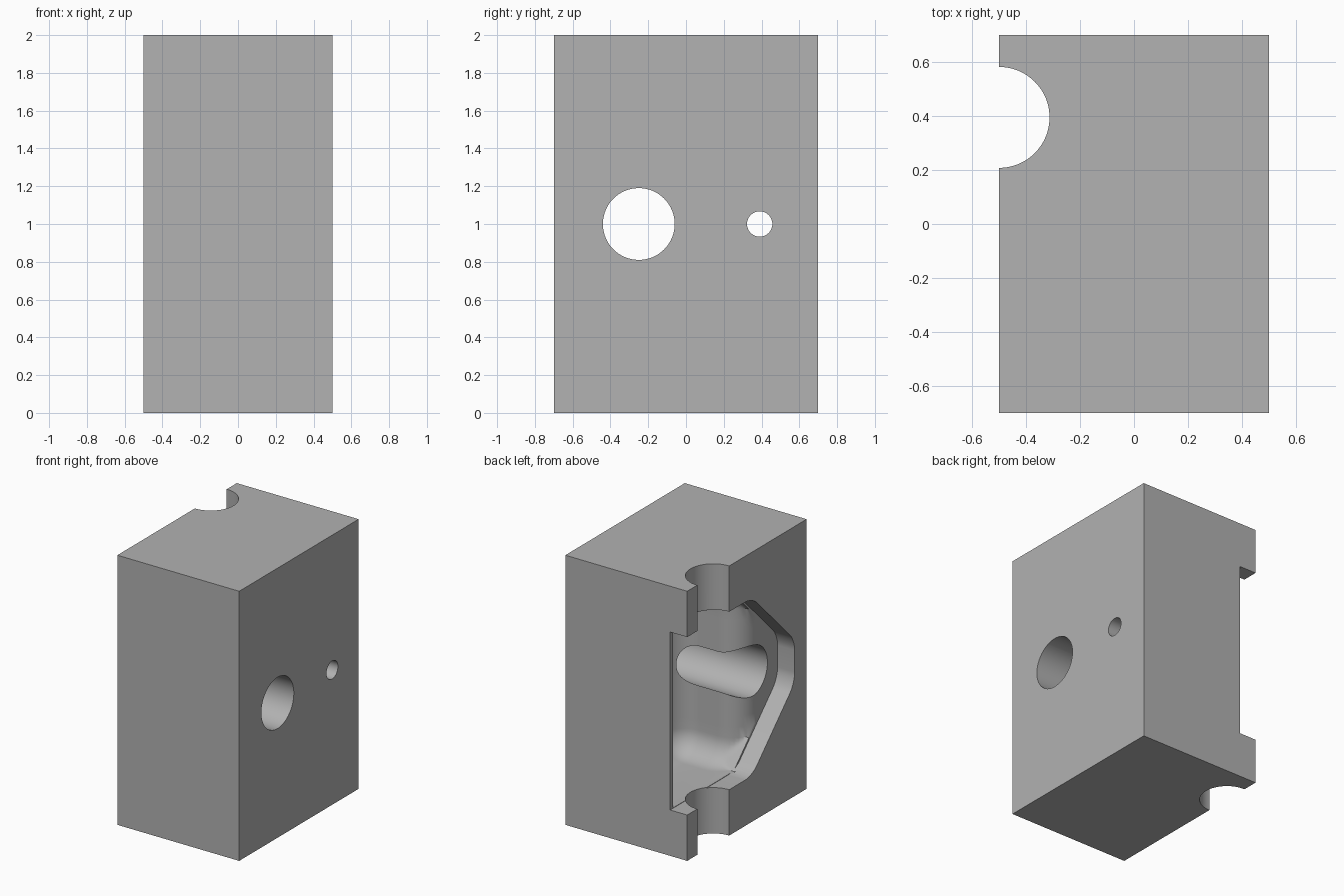
import bpy, bmesh, math
from mathutils import Matrix

old = bpy.data.objects.get("Cube")
if old:
    bpy.data.objects.remove(old, do_unlink=True)

grey = bpy.data.materials.new("plain_grey")
grey.use_nodes = True
grey.diffuse_color = (0.445, 0.445, 0.445, 1)
grey.node_tree.nodes["Principled BSDF"].inputs["Base Color"].default_value = grey.diffuse_color


def finish(bm, name):
    bmesh.ops.recalc_face_normals(bm, faces=bm.faces)
    mesh = bpy.data.meshes.new(name)
    bm.to_mesh(mesh)
    bm.free()
    mesh.materials.append(grey)
    obj = bpy.data.objects.new(name, mesh)
    bpy.context.collection.objects.link(obj)
    return obj


def loft(rings, name, fillet=()):
    """Skin a closed solid through equal-length rings; round chosen lengthwise edges."""
    bm = bmesh.new()
    vs = [[bm.verts.new(p) for p in ring] for ring in rings]
    n = len(vs[0])
    for a, b in zip(vs, vs[1:]):
        for i in range(n):
            j = (i + 1) % n
            bm.faces.new((a[i], a[j], b[j], b[i]))
    bm.faces.new(vs[0])
    bm.faces.new(vs[-1])
    if fillet:
        edges = [bm.edges.get((vs[0][i], vs[1][i])) for i in fillet]
        bmesh.ops.bevel(bm, geom=edges, offset=0.08, segments=8, profile=0.5, affect='EDGES')
    return finish(bm, name)


def cylinder(name, radius, length, centre, axis):
    bm = bmesh.new()
    turn = Matrix.Rotation(math.pi / 2, 4, 'Y') if axis == 'X' else Matrix()
    bmesh.ops.create_cone(bm, cap_ends=True, segments=96, radius1=radius, radius2=radius,
                          depth=length, matrix=Matrix.Translation(centre) @ turn)
    return finish(bm, name)


# Main block
bm = bmesh.new()
bmesh.ops.create_cube(bm, size=1, matrix=Matrix.Translation((0, 0, 1)) @ Matrix.Diagonal((1, 1.4, 2, 1)))
block = finish(bm, "block")

# Shallow angled recess, open through the back
outline = [(0.8, 0.34), (-0.06, 0.34), (-0.56, 0.84), (-0.56, 1.16), (-0.06, 1.66), (0.8, 1.66)]
recess = loft([[(x, y, z) for y, z in outline] for x in (-0.6, -0.36)], "recess_cutter", (1, 2, 3, 4))

# Deep cavity: flared mouth, straight wall, rounded far end
CORNER, HALF = 0.18, 0.657


def section(x, d):
    r = max(CORNER - max(d, 0), 0.004)
    half = HALF - max(d, 0)
    front = -0.13 + d
    lower = []
    for i in range(13):
        a = math.pi / 2 * i / 12
        lower.append((front + r - r * math.sin(a), half - r + r * math.cos(a)))
    for i in range(1, 6):
        lower.append((front, (half - r) * (1 - i / 6)))
    side = [(y, 1 - h) for y, h in lower] + [(front, 1)] + [(y, 1 + h) for y, h in reversed(lower)]
    if d < 0:
        side = [(max(y, abs(z - 1) - 0.70), z) for y, z in side]
    back = 0.665 - max(d, 0)
    return [(x, y, z) for y, z in side + [(back, 1 + half), (back, 1 - half)]]


STEPS, FLARE = 10, 0.19
rings = [section(-0.38, -FLARE)]
for i in range(STEPS, -1, -1):
    a = math.pi / 2 * i / STEPS
    rings.append(section(-0.17 - FLARE * math.sin(a), -FLARE * (1 - math.cos(a))))
for i in range(STEPS):
    a = math.pi / 2 * i / (STEPS - 0.8)
    rings.append(section(-0.02 + CORNER * math.sin(a), CORNER * (1 - math.cos(a))))
cavity = loft(rings, "cavity_cutter")

# Round openings
groove = cylinder("groove_cutter", 0.187, 2.4, (-0.5, 0.395, 1), 'Z')
large_hole = cylinder("large_hole_cutter", 0.19, 1.2, (0, -0.25, 1), 'X')
small_hole = cylinder("small_hole_cutter", 0.067, 1.2, (0, 0.39, 1), 'X')

# Cut everything from the block
bpy.ops.object.select_all(action='DESELECT')
bpy.context.view_layer.objects.active = block
block.select_set(True)
for cutter in (recess, cavity, groove, large_hole, small_hole):
    cutter.hide_render = True
    mod = block.modifiers.new("cut", 'BOOLEAN')
    mod.operation = 'DIFFERENCE'
    mod.solver = 'EXACT'
    mod.object = cutter
    bpy.ops.object.modifier_apply(modifier=mod.name)
    bpy.data.objects.remove(cutter, do_unlink=True)
bpy.ops.object.shade_smooth_by_angle(angle=math.radians(30))
